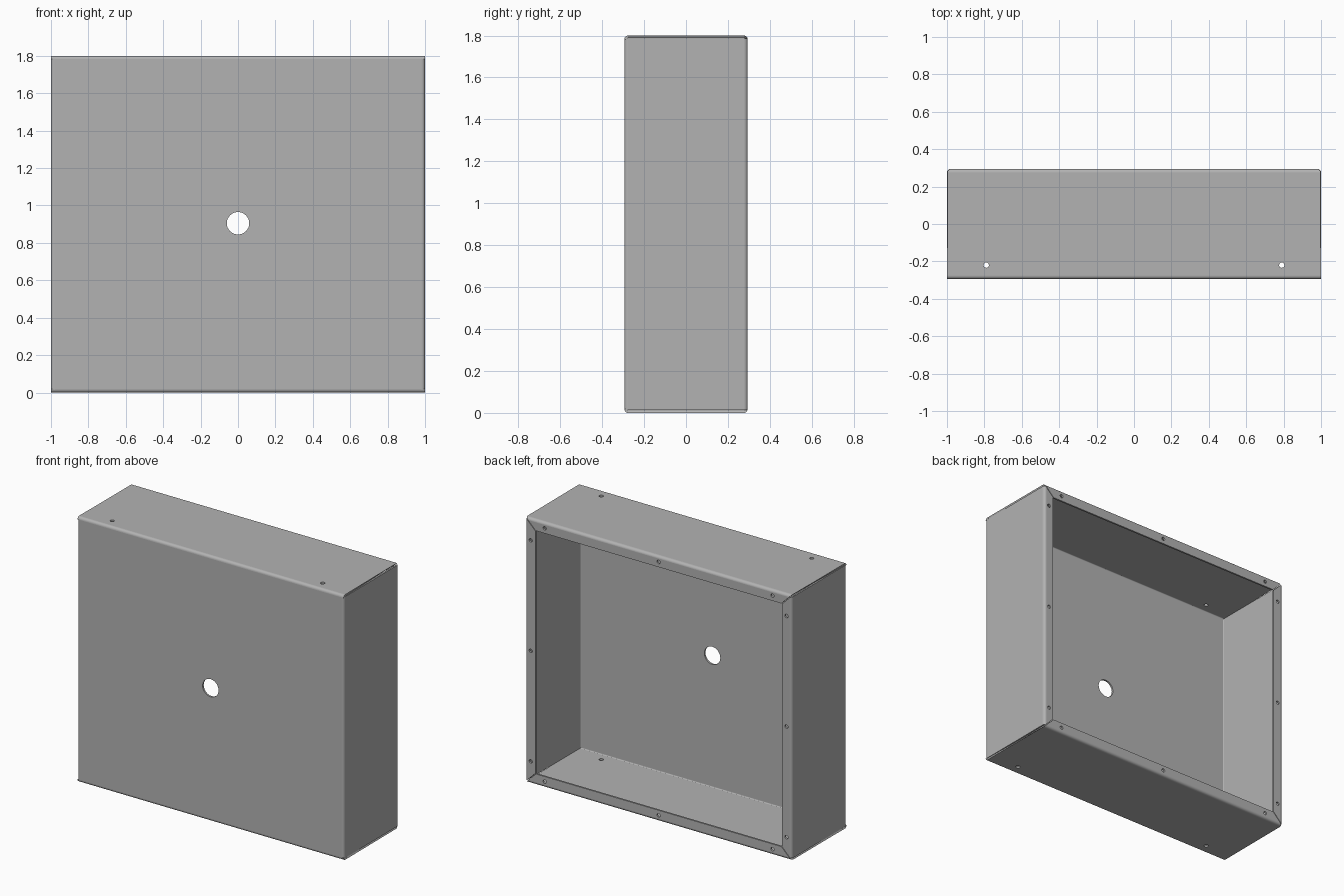
import bpy, bmesh, math
from mathutils import Matrix, Vector

if "Cube" in bpy.data.objects:
    bpy.data.objects.remove(bpy.data.objects["Cube"], do_unlink=True)

HALF_X, HALF_Y, HALF_Z = 1.0, 0.294, 0.9
SHEET, BEND, FLANGE, GAP = 0.012, 0.018, 0.075, 0.003
STEPS = 6

steel = bpy.data.materials.new("grey sheet metal")
steel.use_nodes = True
grey = (0.45, 0.45, 0.45, 1)
steel.diffuse_color = grey
steel.node_tree.nodes["Principled BSDF"].inputs["Base Color"].default_value = grey


def make_object(name, bm):
    bmesh.ops.recalc_face_normals(bm, faces=bm.faces)
    mesh = bpy.data.meshes.new(name)
    bm.to_mesh(mesh)
    bm.free()
    mesh.materials.append(steel)
    obj = bpy.data.objects.new(name, mesh)
    bpy.context.collection.objects.link(obj)
    return obj


def drill(obj, holes):
    """Cut round holes given as (centre, axis, radius)."""
    bm = bmesh.new()
    for centre, axis, radius in holes:
        turn = Vector(axis).to_track_quat("Z", "Y").to_matrix().to_4x4()
        bmesh.ops.create_cone(bm, cap_ends=True, segments=32, radius1=radius,
                              radius2=radius, depth=0.06,
                              matrix=Matrix.Translation(centre) @ turn)
    for face in bm.faces:
        face.smooth = len(face.verts) == 4
    cutter = make_object("hole_cutter", bm)
    cutter.hide_render = True
    mod = obj.modifiers.new("holes", "BOOLEAN")
    mod.operation, mod.solver, mod.object = "DIFFERENCE", "EXACT", cutter
    bpy.context.view_layer.objects.active = obj
    bpy.ops.object.modifier_apply(modifier=mod.name)
    bpy.data.objects.remove(cutter, do_unlink=True)


def section():
    """Folded sheet: pairs of outer and inner (depth, y) points, and a bend flag."""
    stations = []
    for side in (-1, 1):
        for i in range(STEPS + 1):
            a = math.pi / 2 * i / STEPS
            if side < 0:
                a = math.pi / 2 - a
            pair = [(BEND - r * math.cos(a), side * (HALF_Y - BEND + r * math.sin(a)))
                    for r in (BEND, BEND - SHEET)]
            stations.append((pair, i < STEPS))
    stations.append(([(FLANGE, HALF_Y), (FLANGE, HALF_Y - SHEET)], False))
    return stations


def folded_wall(name, place, wall_half, full_half):
    """Sweep the folded section along a wall, mitring its rear flange."""
    bm = bmesh.new()
    rings, bends = [], []
    for (outer, inner), bend in section():
        ring = []
        for (d, y), sign in ((outer, -1), (outer, 1), (inner, 1), (inner, -1)):
            half = wall_half
            if y > HALF_Y - BEND - 0.001:
                half = min(half, full_half - d - GAP)
            ring.append(bm.verts.new(place(sign * half, d, y)))
        rings.append(ring)
        bends.append(bend)
    bm.faces.new(rings[0])
    bm.faces.new(rings[-1])
    for a, b, bend in zip(rings, rings[1:], bends):
        for i in range(4):
            j = (i + 1) % 4
            face = bm.faces.new((a[i], a[j], b[j], b[i]))
            face.smooth = bend and i in (0, 2)
    return make_object(name, bm)


# Front plate with the central cable hole
bm = bmesh.new()
bmesh.ops.create_cube(bm, size=1, matrix=Matrix.Translation((0, SHEET / 2 - HALF_Y, HALF_Z))
                      @ Matrix.Diagonal((2 * (HALF_X - BEND), SHEET, 2 * (HALF_Z - BEND), 1)))
front = make_object("front_plate", bm)
drill(front, [((0, -HALF_Y, HALF_Z + 0.005), (0, 1, 0), 0.06)])

RAIL_Y = HALF_Y - SHEET / 2
SCREW, INSET = 0.012, 0.04

# Top and bottom walls with mounting holes and flange screw holes
for name, s in (("top_wall", 1), ("bottom_wall", -1)):
    wall = folded_wall(name, lambda u, d, y: (u, y, HALF_Z + s * (HALF_Z - d)),
                       HALF_X - 0.001, HALF_X)
    holes = [((x, -0.22, HALF_Z + s * HALF_Z), (0, 0, 1), 0.014) for x in (-0.79, 0.79)]
    holes += [((x, RAIL_Y, HALF_Z + s * (HALF_Z - INSET)), (0, 1, 0), SCREW)
              for x in (-0.855, 0, 0.855)]
    drill(wall, holes)

# Left and right walls, tucked between top and bottom
for name, s in (("left_wall", 1), ("right_wall", -1)):
    wall = folded_wall(name, lambda u, d, y: (s * (HALF_X - d), y, HALF_Z + u),
                       HALF_Z - SHEET - 0.002, HALF_Z)
    drill(wall, [((s * (HALF_X - INSET), RAIL_Y, HALF_Z + z), (0, 1, 0), SCREW)
                 for z in (-0.75, 0, 0.75)])
